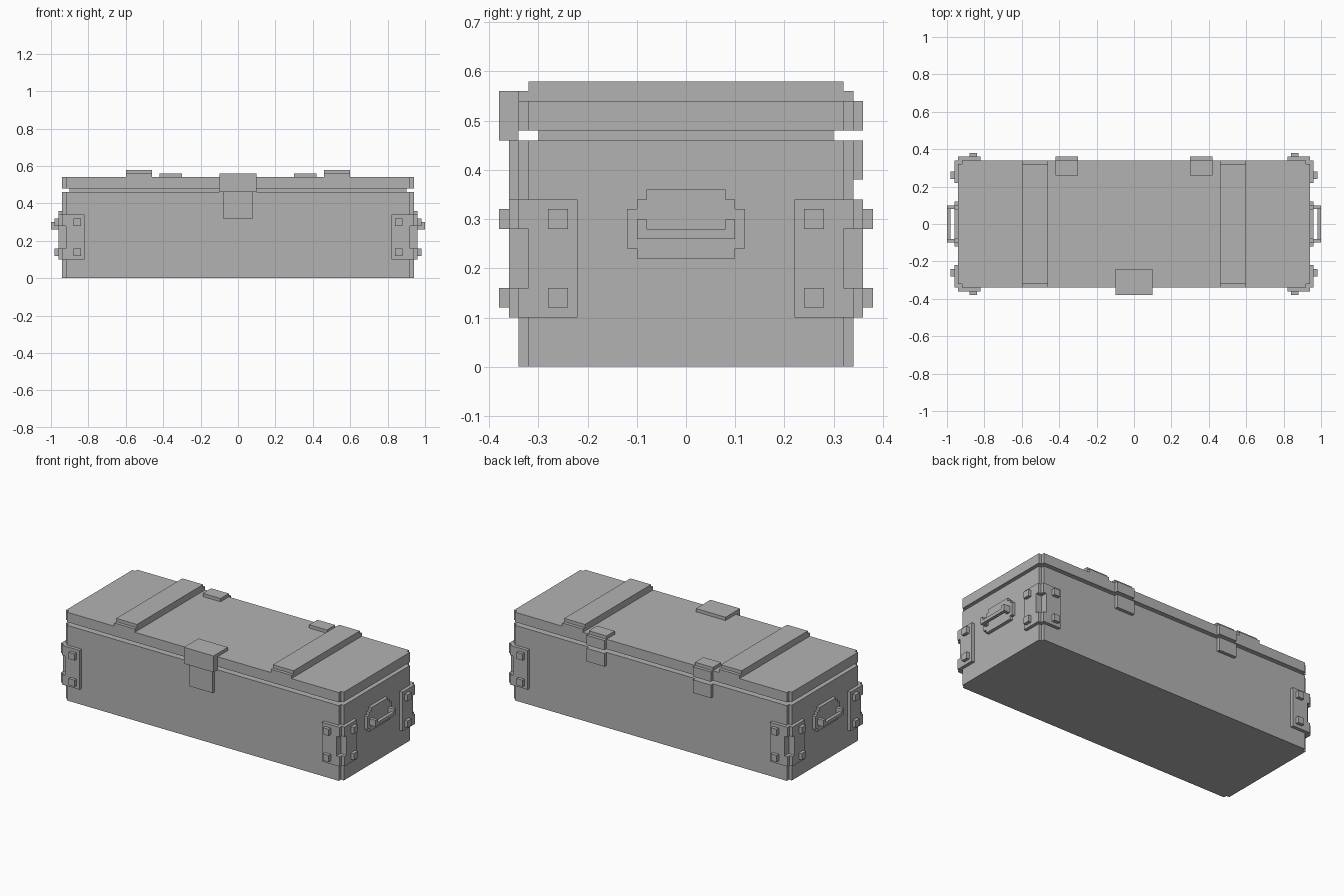
import bpy
import bmesh

if "Cube" in bpy.data.objects:
    bpy.data.objects.remove(bpy.data.objects["Cube"], do_unlink=True)

grey = bpy.data.materials.new("plain grey")
grey.use_nodes = True
grey.diffuse_color = (0.45, 0.45, 0.45, 1)
grey.node_tree.nodes["Principled BSDF"].inputs["Base Color"].default_value = (0.45, 0.45, 0.45, 1)

# Order in which (profile u, profile v, depth) becomes (x, y, z)
AXES = {"x": lambda u, v, d: (d, u, v),
        "y": lambda u, v, d: (u, d, v),
        "z": lambda u, v, d: (u, v, d)}


def prism(bm, points, axis, lo, hi):
    """Extrude a flat profile along an axis."""
    place = AXES[axis]
    face = bm.faces.new([bm.verts.new(place(u, v, lo)) for u, v in points])
    top = bmesh.ops.extrude_face_region(bm, geom=[face])["geom"]
    shift = place(0, 0, hi - lo)
    bmesh.ops.translate(bm, vec=shift, verts=[g for g in top if isinstance(g, bmesh.types.BMVert)])


def box(bm, x, y, z):
    prism(bm, [(x[0], y[0]), (x[1], y[0]), (x[1], y[1]), (x[0], y[1])], "z", *z)


def finish(name, bm, sx=1, sy=1):
    """Turn a copy of the mesh, optionally mirrored, into an object."""
    work = bm.copy()
    bmesh.ops.scale(work, vec=(sx, sy, 1), verts=work.verts)
    bmesh.ops.recalc_face_normals(work, faces=work.faces)
    mesh = bpy.data.meshes.new(name)
    work.to_mesh(mesh)
    work.free()
    mesh.materials.append(grey)
    obj = bpy.data.objects.new(name, mesh)
    bpy.context.collection.objects.link(obj)


# Box outline with a small square notch in each corner
X, Y, N = 0.94, 0.34, 0.02
quarter = [(X, Y - N), (X - N, Y - N), (X - N, Y)]
outline = (quarter + [(-u, v) for u, v in reversed(quarter)]
           + [(-u, -v) for u, v in quarter] + [(u, -v) for u, v in reversed(quarter)])

# Body, recessed seam and lid
for name, lo, hi in (("body", 0, 0.46), ("lid", 0.48, 0.54)):
    bm = bmesh.new()
    prism(bm, outline, "z", lo, hi)
    finish(name, bm)
bm = bmesh.new()
box(bm, (-0.9, 0.9), (-0.3, 0.3), (0.46, 0.48))
finish("seam", bm)

# Front latch: folded cap over a narrower plate
bm = bmesh.new()
prism(bm, [(-0.24, 0.54), (-0.24, 0.56), (-0.38, 0.56), (-0.38, 0.46), (-Y, 0.46), (-Y, 0.54)],
      "x", -0.1, 0.1)
finish("latch_cap", bm)
bm = bmesh.new()
box(bm, (-0.08, 0.08), (-0.36, -Y), (0.32, 0.46))
finish("latch_plate", bm)

# Lid battens, stepped at both ends
batten = bmesh.new()
half = [(Y, 0.54), (Y, 0.56), (0.32, 0.56), (0.32, 0.58)]
prism(batten, half + [(-u, v) for u, v in reversed(half)], "x", 0.46, 0.6)

# Rear hinge: lid leaf, upper plate and lower plate
hinge = bmesh.new()
box(hinge, (0.3, 0.42), (0.26, Y), (0.54, 0.56))
box(hinge, (0.3, 0.42), (Y, 0.36), (0.48, 0.54))
box(hinge, (0.3, 0.42), (Y, 0.36), (0.38, 0.46))

# End handle: stepped back plate
plate = bmesh.new()
half = [(0.1, 0.22), (0.1, 0.24), (0.12, 0.24), (0.12, 0.32), (0.1, 0.32), (0.1, 0.34),
        (0.08, 0.34), (0.08, 0.36)]
prism(plate, half + [(-u, v) for u, v in reversed(half)], "x", X, 0.96)

# End handle: two arms joined by a grip
handle = bmesh.new()
for s in (-1, 1):
    box(handle, (0.96, 1.0), sorted((s * 0.08, s * 0.1)), (0.26, 0.3))
box(handle, (0.98, 1.0), (-0.08, 0.08), (0.26, 0.28))

# Corner bracket: bands wrapping the corner, open in the middle
bracket = bmesh.new()
band = [(0.82, Y), (0.82, 0.36), (X, 0.36), (X, Y), (0.96, Y), (0.96, 0.22), (X, 0.22),
        (X, 0.32), (0.92, 0.32), (0.92, Y)]
for lo, hi in ((0.1, 0.16), (0.28, 0.34)):
    prism(bracket, band, "z", lo, hi)
box(bracket, (0.82, 0.92), (Y, 0.36), (0.16, 0.28))
box(bracket, (X, 0.96), (0.22, 0.32), (0.16, 0.28))

# Square rivets on both faces of the bracket
rivets = bmesh.new()
for z in (0.12, 0.28):
    box(rivets, (0.84, 0.88), (0.36, 0.38), (z, z + 0.04))
    box(rivets, (0.96, 0.98), (0.24, 0.28), (z, z + 0.04))

# Mirror the repeated parts to each side and corner
for sx, side in ((1, "left"), (-1, "right")):
    finish("batten_" + side, batten, sx)
    finish("hinge_" + side, hinge, sx)
    finish("handle_plate_" + side, plate, sx)
    finish("handle_" + side, handle, sx)
    for sy, end in ((-1, "front"), (1, "back")):
        finish(f"corner_bracket_{end}_{side}", bracket, sx, sy)
        finish(f"rivets_{end}_{side}", rivets, sx, sy)
